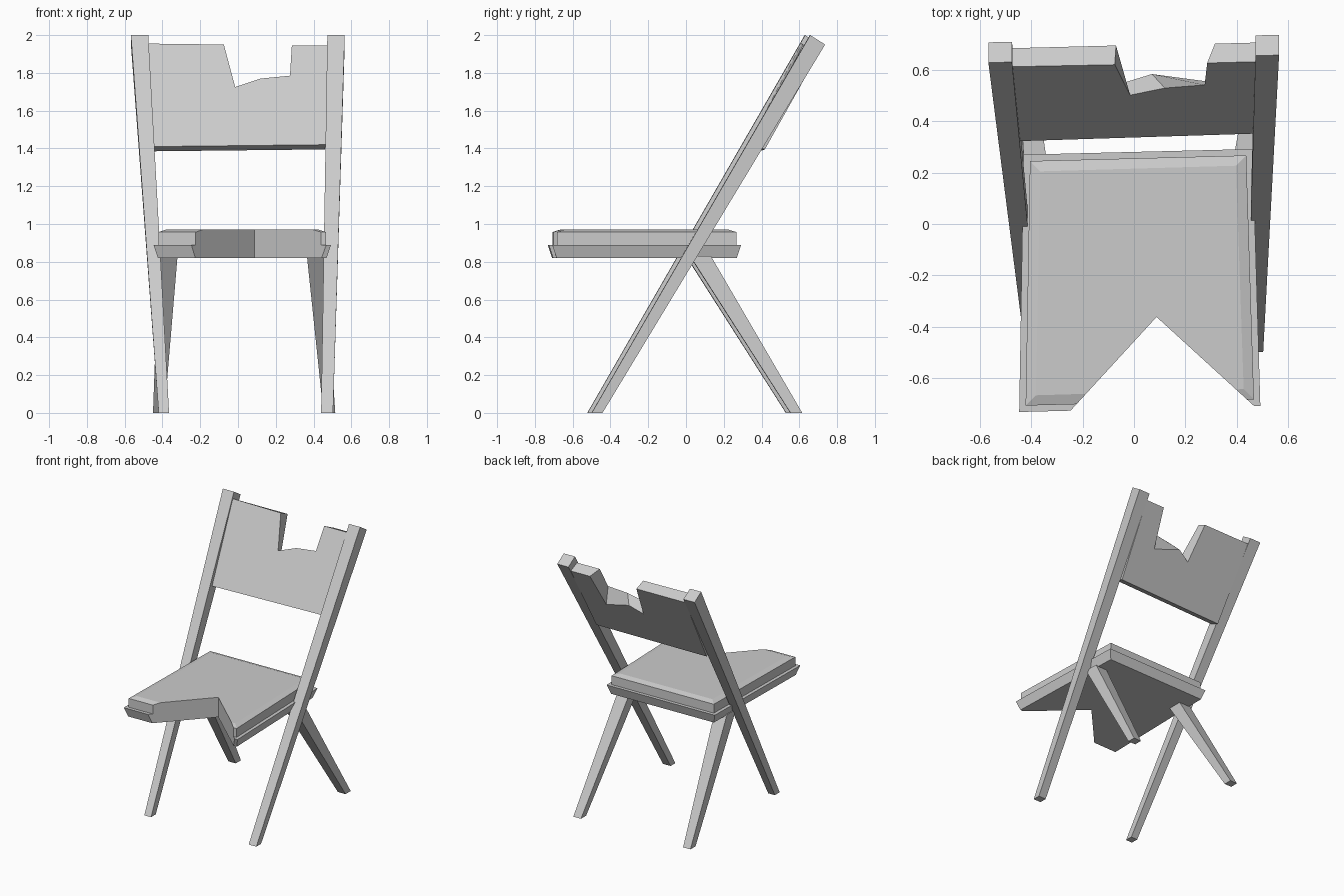
import bpy
import bmesh

if "Cube" in bpy.data.objects:
    bpy.data.objects.remove(bpy.data.objects["Cube"], do_unlink=True)

YAW = 0.026  # slight twist of the whole chair

grey = bpy.data.materials.new("plain grey")
grey.use_nodes = True
grey.diffuse_color = (0.6, 0.6, 0.6, 1)
grey.node_tree.nodes["Principled BSDF"].inputs["Base Color"].default_value = (0.6, 0.6, 0.6, 1)


def loft(name, rings):
    """Join matching rings of points into a closed solid."""
    bm = bmesh.new()
    loops = [[bm.verts.new(p) for p in ring] for ring in rings]
    n = len(loops[0])
    for a, b in zip(loops, loops[1:]):
        for i in range(n):
            j = (i + 1) % n
            bm.faces.new((a[i], a[j], b[j], b[i]))
    bm.faces.new(loops[0][::-1])
    bm.faces.new(loops[-1])
    bmesh.ops.recalc_face_normals(bm, faces=bm.faces[:])
    mesh = bpy.data.meshes.new(name)
    bm.to_mesh(mesh)
    bm.free()
    mesh.materials.append(grey)
    obj = bpy.data.objects.new(name, mesh)
    bpy.context.collection.objects.link(obj)
    return obj


def leg_end(x0, x1, front, back):
    """Four corners of a leg end; front and back are (y, z)."""
    corners = ((x0, front), (x1, front), (x1, back), (x0, back))
    return [(x, y + YAW * x, z) for x, (y, z) in corners]


# Long front legs that rise to hold the backrest
for name, low, high in (("right_front_leg", (-0.42, -0.365), (-0.567, -0.475)),
                        ("left_front_leg", (0.44, 0.503), (0.473, 0.565))):
    loft(name, [leg_end(*low, (-0.512, 0), (-0.455, 0)),
                leg_end(*high, (0.643, 2.0), (0.722, 1.95))])

# Short tapered rear legs
for name, low, high in (("right_rear_leg", (-0.45, -0.39), (-0.42, -0.32)),
                        ("left_rear_leg", (0.452, 0.515), (0.365, 0.46))):
    loft(name, [leg_end(*low, (0.54, 0), (0.602, 0)),
                leg_end(*high, (0.01, 0.83), (0.12, 0.83))])


def seat_ring(inset, z):
    """Seat outline pulled in by an inset."""
    i = inset
    return [(-0.447 + i, -0.732 + i, z), (0.492 - i, -0.708 + i, z),
            (0.462 - i, 0.292 - i, z), (-0.43 + i, 0.27 - i, z)]


# Seat board and cushion
board = loft("seat_board", [seat_ring(0.023, 0.82), seat_ring(0, 0.89)])
cushion = loft("seat_cushion", [seat_ring(0.025, 0.885), seat_ring(0.025, 0.957),
                                seat_ring(0.065, 0.97)])

# Notch cut through the front of the seat
notch = [(0.088, -0.362), (0.677, -0.9), (-0.406, -0.9)]
cutter = loft("notch_cutter", [[(x, y, z) for x, y in notch] for z in (0.7, 1.1)])
cutter.hide_render = True
cutter.hide_viewport = True
for obj in (board, cushion):
    cut = obj.modifiers.new("notch", "BOOLEAN")
    cut.operation = "DIFFERENCE"
    cut.solver = "EXACT"
    cut.object = cutter

# Leaning backrest with a ragged notch in its top edge
front = [(-0.445, 1.41), (0.465, 1.42), (0.475, 1.945), (0.285, 1.945), (0.275, 1.785),
         (0.12, 1.77), (-0.015, 1.725), (-0.075, 1.95), (-0.475, 1.955)]
back = [(-0.445, 1.385), (0.46, 1.395), (0.475, 1.91), (0.315, 1.91), (0.28, 1.65),
        (0.07, 1.71), (-0.03, 1.66), (-0.07, 1.915), (-0.475, 1.915)]
loft("backrest", [
    [(x, 0.337 + 0.533 * (z - 1.415) + YAW * x, z) for x, z in front],
    [(x, 0.4 + 0.56 * (z - 1.385) + YAW * x, z) for x, z in back]])
